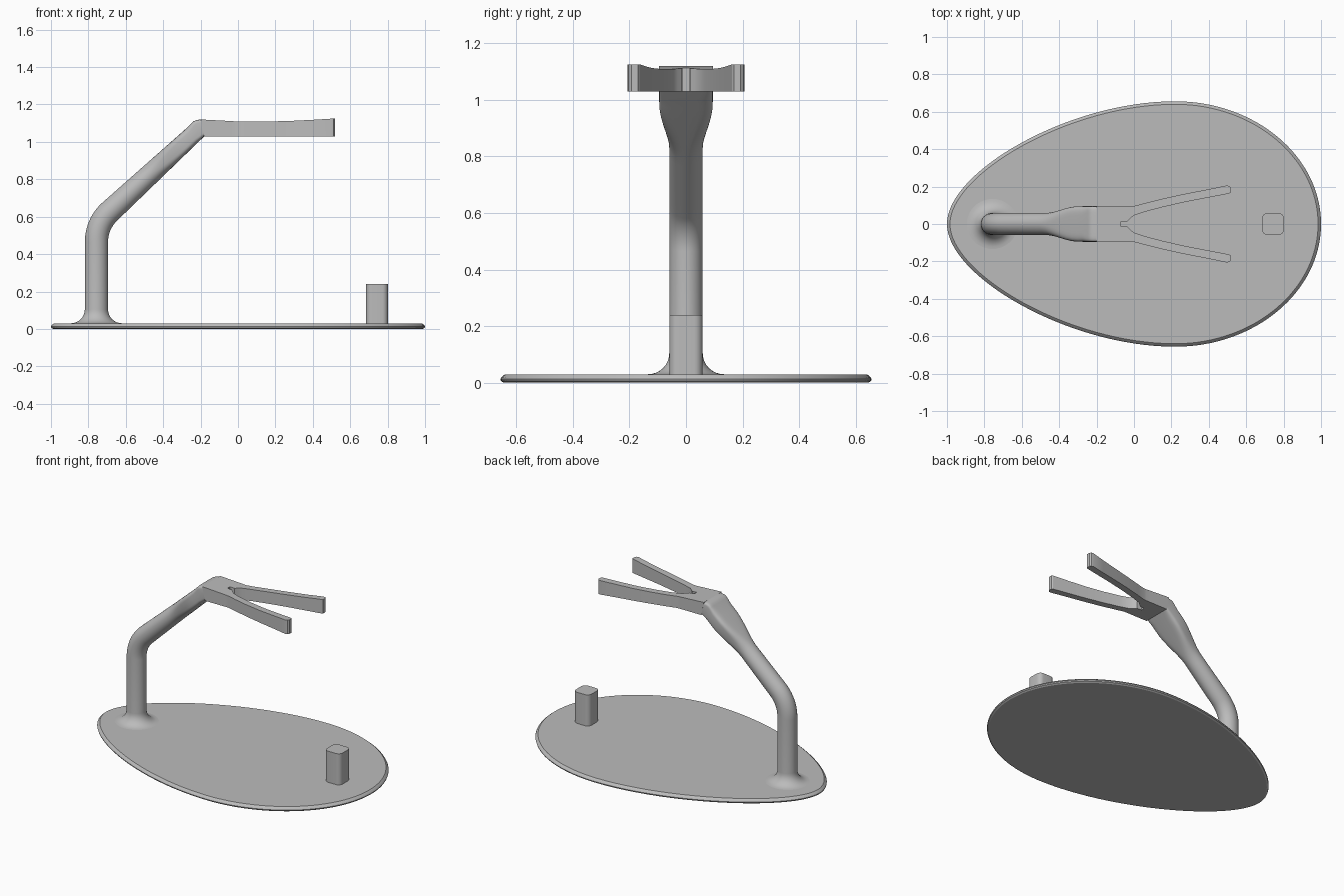
import bpy
import bmesh
from math import sin, cos, pi, radians, copysign
from mathutils import Vector

cube = bpy.data.objects.get("Cube")
if cube:
    bpy.data.objects.remove(cube, do_unlink=True)

grey = bpy.data.materials.new("plain_grey")
grey.use_nodes = True
grey.diffuse_color = (0.5, 0.5, 0.5, 1)
grey.node_tree.nodes["Principled BSDF"].inputs["Base Color"].default_value = (0.5, 0.5, 0.5, 1)


def finish(name, bm, angle=30):
    bmesh.ops.recalc_face_normals(bm, faces=bm.faces[:])
    mesh = bpy.data.meshes.new(name)
    bm.to_mesh(mesh)
    bm.free()
    mesh.materials.append(grey)
    obj = bpy.data.objects.new(name, mesh)
    bpy.context.collection.objects.link(obj)
    bpy.ops.object.select_all(action='DESELECT')
    obj.select_set(True)
    bpy.context.view_layer.objects.active = obj
    bpy.ops.object.shade_smooth_by_angle(angle=radians(angle))
    return obj


def loft(name, rings, angle=30):
    """Skin closed rings of equal length and cap both ends."""
    bm = bmesh.new()
    loops = [[bm.verts.new(p) for p in ring] for ring in rings]
    n = len(loops[0])
    for a, b in zip(loops, loops[1:]):
        for i in range(n):
            j = (i + 1) % n
            bm.faces.new((a[i], a[j], b[j], b[i]))
    bm.faces.new(loops[0])
    bm.faces.new(loops[-1])
    return finish(name, bm, angle)


def bezier(p, t):
    s = 1 - t
    w = (s**3, 3 * s * s * t, 3 * s * t * t, t**3)
    return Vector([sum(k * q[i] for k, q in zip(w, p)) for i in (0, 1)])


# Egg-shaped base with a bevelled rim
narrow = [(-1, 0), (-1, 0.28), (-0.35, 0.656), (0.22, 0.656)]
wide = [(0.22, 0.656), (0.65, 0.656), (1, 0.36), (1, 0)]
STEPS = 32
half = [bezier(c, i / STEPS) for c in (narrow, wide) for i in range(STEPS)]
half.append(Vector((1, 0)))
outline = half + [Vector((p.x, -p.y)) for p in half[-2:0:-1]]


def inset_ring(d, z):
    ring = []
    for i, p in enumerate(outline):
        t = (outline[(i + 1) % len(outline)] - outline[i - 1]).normalized()
        ring.append((p.x + t.y * d, p.y - t.x * d, z))
    return ring


loft("base", [inset_ring(d, z) for d, z in
              ((0.012, 0), (0.002, 0.006), (0, 0.013), (0.004, 0.02), (0.016, 0.03))], 25)


# Stem: cross-sections given by centre, thickness direction, half sizes and squareness
def section(centre, axis, thick, width, power=2):
    ring = []
    for i in range(40):
        a = 2 * pi * i / 40
        u, v = (copysign(abs(f)**(2 / power), f) for f in (cos(a), sin(a)))
        ring.append((centre[0] + axis[0] * thick * u, width * v,
                     centre[1] + axis[1] * thick * u))
    return ring


R, W, X = 0.062, 0.059, -0.757
rings = []
for i in range(9):                      # flared foot
    a = pi / 2 * i / 8
    grow = 0.075 * (1 - sin(a))
    rings.append(section((X, 0.105 - 0.075 * cos(a)), (-1, 0), R + grow, W + grow))
bend, turn = 0.22, radians(47.5)
for i in range(11):                     # bend
    a = turn * i / 10
    rings.append(section((X + bend * (1 - cos(a)), 0.465 + bend * sin(a)),
                         (-cos(a), sin(a)), R, W))
start = Vector((X + bend * (1 - cos(turn)), 0.465 + bend * sin(turn)))
end = Vector((-0.218, 1.06))
for i in range(1, 17):                  # sloping arm that widens
    t = i / 17
    c = start.lerp(end, t)
    k = min(1, max(0, (c.x + 0.47) / 0.19))
    k = k * k * (3 - 2 * k)
    rings.append(section(c, (-cos(turn), sin(turn)), R - 0.014 * t,
                         W + 0.036 * k, 2 + 3 * k))
low = Vector((-0.18, 1.03))
for top in ((-0.25, 1.098), (-0.238, 1.11), (-0.222, 1.117), (-0.2, 1.12)):  # elbow
    top = Vector(top)
    axis = (top - low).normalized()
    rings.append(section((top + low) / 2, axis, (top - low).length / 2, 0.095, 8))
loft("stem", rings, 40)


# Fork: one half as stations of x, outer y, inner y and top z, then mirrored
stations = [(-0.2, 0.095, 0, 1.12), (-0.07, 0.095, 0, 1.113), (-0.07, 0.095, 0.012, 1.113),
            (-0.035, 0.095, 0.014, 1.111), (-0.02, 0.095, 0.03, 1.11), (0, 0.096, 0.046, 1.109),
            (0.06, 0.112, 0.066, 1.108), (0.16, 0.137, 0.092, 1.109),
            (0.28, 0.163, 0.119, 1.112), (0.4, 0.186, 0.142, 1.118),
            (0.495, 0.206, 0.16, 1.124), (0.51, 0.203, 0.163, 1.125), (0.518, 0.193, 0.169, 1.125)]
bm = bmesh.new()
BOTTOM = 1.03
rows = []
for x, outer, inner, z in stations:
    rows.append([bm.verts.new(p) for p in
                 ((x, outer, z), (x, inner, z), (x, inner, BOTTOM), (x, outer, BOTTOM))])
rows[0][2].co.x = rows[0][3].co.x = low.x
for k, (a, b) in enumerate(zip(rows, rows[1:])):
    for i in range(4):
        if k == 0 and i == 1:           # open along the mirror plane
            continue
        j = (i + 1) % 4
        if k == 1 and i != 1:           # slot end wall only
            continue
        bm.faces.new((a[i], a[j], b[j], b[i]))
bm.faces.new(rows[0])
bm.faces.new(rows[-1])
bmesh.ops.remove_doubles(bm, verts=bm.verts[:], dist=0.0005)
fork = finish("fork", bm, 25)
mirror = fork.modifiers.new("mirror", 'MIRROR')
mirror.use_axis = (False, True, False)

# Upright peg with rounded corners
corner, side, peg_x = 0.03, 0.0585, 0.743
shape = []
for q in range(4):
    cx, cy = ((1, 1), (-1, 1), (-1, -1), (1, -1))[q]
    for i in range(7):
        a = pi / 2 * (q + i / 6)
        shape.append((peg_x + cx * (side - corner) + corner * cos(a),
                      cy * (side - corner) + corner * sin(a)))
loft("peg", [[(x, y, z) for x, y in shape] for z in (0.028, 0.24)])
